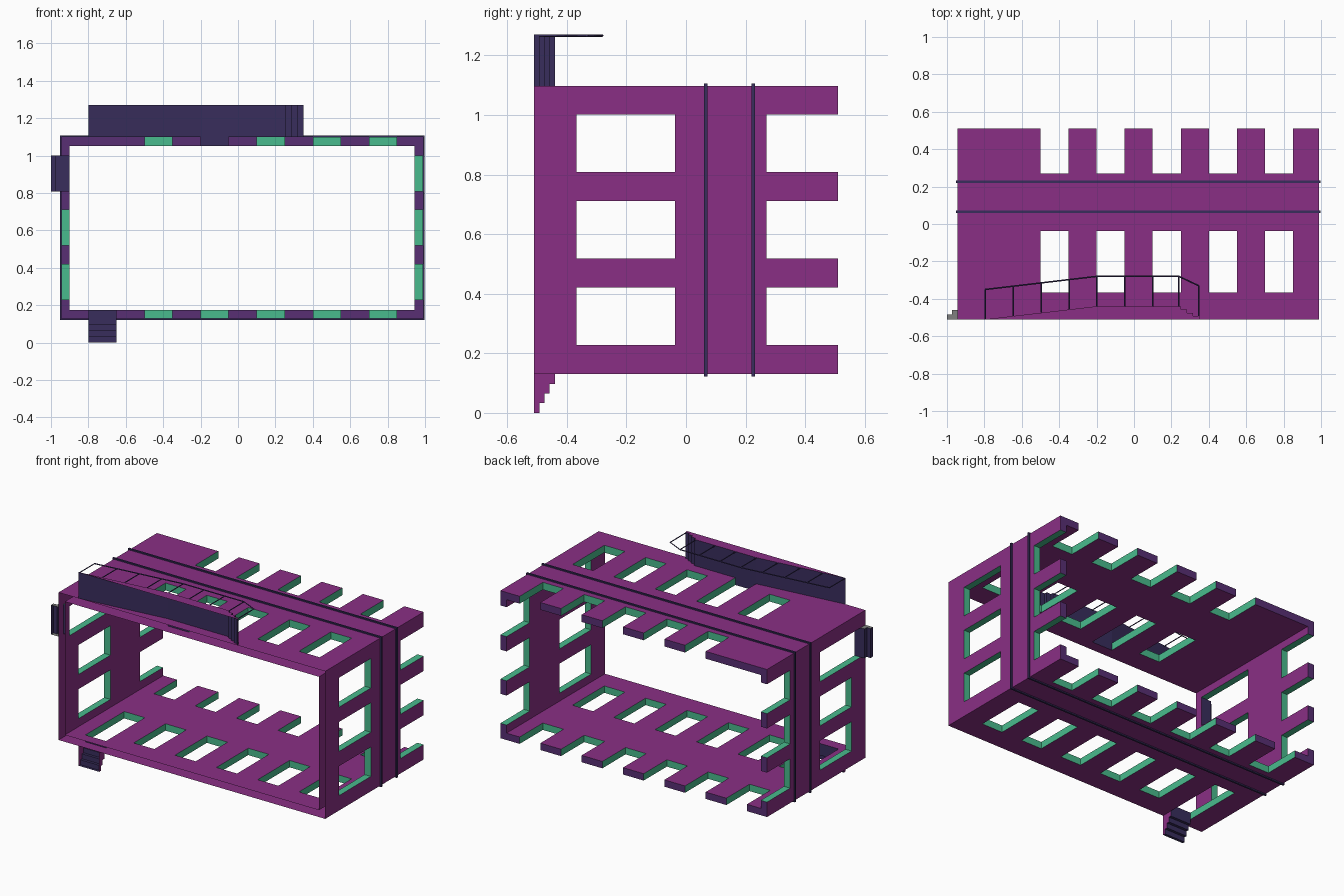
import bpy, bmesh
from mathutils import Vector

if "Cube" in bpy.data.objects:
    bpy.data.objects.remove(bpy.data.objects["Cube"])


def material(name, hexcol):
    lin = []
    for i in (0, 2, 4):
        c = int(hexcol[i:i + 2], 16) / 255
        lin.append(c / 12.92 if c <= 0.04045 else ((c + 0.055) / 1.055) ** 2.4)
    m = bpy.data.materials.new(name)
    m.diffuse_color = (*lin, 1)
    m.use_nodes = True
    m.node_tree.nodes["Principled BSDF"].inputs["Base Color"].default_value = m.diffuse_color
    return m


MATS = [material("purple wall", "8a2f85"), material("green reveal", "49bb8d"),
        material("indigo cut top", "582f74"), material("navy trim", "382d5c"),
        material("grey step side", "808080")]
PURPLE, GREEN, INDIGO, NAVY, GREY = range(5)

Y0, Y1 = -0.51, 0.51                    # base and cut top of the walls
XO, XI = (-0.945, 0.99), (-0.90, 0.945)  # outer and inner wall planes
ZO, ZI = (0.13, 1.098), (0.175, 1.05)


def face(bm, pts, normal, mat):
    f = bm.faces.new([bm.verts.new(p) for p in pts])
    f.normal_update()
    if f.normal.dot(Vector(normal)) < 0:
        f.normal_flip()
    f.material_index = mat


def finish(bm, name):
    bmesh.ops.remove_doubles(bm, verts=bm.verts, dist=1e-5)
    me = bpy.data.meshes.new(name)
    bm.to_mesh(me)
    bm.free()
    for m in MATS:
        me.materials.append(m)
    ob = bpy.data.objects.new(name, me)
    bpy.context.collection.objects.link(ob)
    return ob


def along_x(u, y, d):
    return (u, y, d)


def along_z(u, y, d):
    return (d, y, u)


def wall(name, P, outer, inner, full, inside, caps, holes):
    """Hollow wall, open underneath. holes: (u0, u1, y0, y1, sill material)."""
    bm = bmesh.new()
    out = 1 if outer > inner else -1
    us = sorted({*full, *inside, *[h[0] for h in holes], *[h[1] for h in holes]})
    ys = sorted({Y0, Y1, *[h[2] for h in holes], *[h[3] for h in holes]})

    def is_hole(u, y):
        return any(h[0] < u < h[1] and h[2] < y < h[3] for h in holes)

    for a, b in zip(us, us[1:]):
        for c, d in zip(ys, ys[1:]):
            if is_hole((a + b) / 2, (c + d) / 2):
                continue
            # outer and inner skins
            for plane, s in ((outer, out), (inner, -out)):
                if plane == inner and (a < inside[0] - 1e-6 or b > inside[1] + 1e-6):
                    continue
                face(bm, [P(a, c, plane), P(b, c, plane), P(b, d, plane), P(a, d, plane)],
                     P(0, 0, s), PURPLE)
            # cut top
            if d == Y1 and a >= caps[0] - 1e-6 and b <= caps[1] + 1e-6:
                face(bm, [P(a, d, outer), P(b, d, outer), P(b, d, inner), P(a, d, inner)],
                     (0, 1, 0), INDIGO)
    # reveals around each opening
    for u0, u1, y0, y1, sill in holes:
        for u, s in ((u0, 1), (u1, -1)):
            face(bm, [P(u, y0, outer), P(u, y1, outer), P(u, y1, inner), P(u, y0, inner)],
                 P(s, 0, 0), GREEN)
        for y, s, m in ((y0, 1, sill), (y1, -1, GREEN)):
            if y < Y1:
                face(bm, [P(u0, y, outer), P(u1, y, outer), P(u1, y, inner), P(u0, y, inner)],
                     (0, s, 0), m)
    return finish(bm, name)


def openings(starts, width, door=None, door_sill=0):
    holes = []
    for s in starts:
        low = (door_sill, NAVY) if s == door else (-0.367, GREEN)
        holes.append((s, s + width, low[0], -0.037, low[1]))
        holes.append((s, s + width, 0.27, Y1, GREEN))
    return holes


# four walls with lower windows and open upper windows
long_x = [-0.5, -0.2, 0.1, 0.4, 0.7]
side_z = [0.228, 0.518, 0.808]
wall("long_wall_a", along_x, ZO[1], ZI[1], XO, XI, XO, openings(long_x, 0.15, -0.2, -0.44))
wall("long_wall_b", along_x, ZO[0], ZI[0], XO, XI, XO,
     openings([-0.8] + long_x, 0.15, -0.8, -0.44))
wall("side_wall_left", along_z, XO[0], XI[0], ZO, ZI, ZI, openings(side_z, 0.193, 0.808, -0.46))
wall("side_wall_right", along_z, XO[1], XI[1], ZO, ZI, ZI, openings(side_z, 0.193))


# two trim bands around the outside
def band(name, y, half=0.006, p=0.008):
    bm = bmesh.new()
    x0, x1, z0, z1 = XO[0], XO[1], ZO[0], ZO[1]
    inner = [(x0, z0), (x1, z0), (x1, z1), (x0, z1)]
    outer = [(x0 - p, z0 - p), (x1 + p, z0 - p), (x1 + p, z1 + p), (x0 - p, z1 + p)]
    normals = [(0, 0, -1), (1, 0, 0), (0, 0, 1), (-1, 0, 0)]
    for i in range(4):
        j = (i + 1) % 4
        (a, b), (c, d) = outer[i], outer[j]
        face(bm, [(a, y - half, b), (c, y - half, d), (c, y + half, d), (a, y + half, b)],
             normals[i], NAVY)
        for s in (-1, 1):
            yy = y + s * half
            face(bm, [(x, yy, z) for x, z in (outer[i], outer[j], inner[j], inner[i])],
                 (0, s, 0), NAVY)
    finish(bm, name)


band("lower_trim_band", 0.066)
band("upper_trim_band", 0.226)


# steps and ramp: open-bottomed shells from a profile of (run, height)
def steps(name, P, profile, w0, w1, sides, side_mat):
    bm = bmesh.new()
    for (a, y), (b, v) in zip(profile, profile[1:]):
        face(bm, [P(a, y, w0), P(b, v, w0), P(b, v, w1), P(a, y, w1)], P(y - v, b - a, 0), NAVY)
        if b - a > 1e-6:
            for w, s in sides:
                pts = [P(a, Y0, w), P(b, Y0, w), P(b, v, w)]
                if y > Y0 + 1e-6:
                    pts.append(P(a, y, w))
                face(bm, pts, P(0, 0, s), side_mat)
    finish(bm, name)


def stair_profile(start, run, top, n):
    pts, rise = [(start, Y0)], (top - Y0) / n
    for i in range(n):
        pts += [(start + run * i / n, Y0 + rise * (i + 1)),
                (start + run * (i + 1) / n, Y0 + rise * (i + 1))]
    return pts


steps("entrance_steps", along_z, stair_profile(0, 0.13, -0.44, 4), -0.8, -0.65,
      ((-0.8, -1), (-0.65, 1)), PURPLE)
steps("side_steps", along_x, stair_profile(-1.0, 0.055, -0.46, 2), 0.808, 1.001,
      ((0.808, -1), (1.001, 1)), GREY)

ramp = [(-0.8, Y0), (-0.2, -0.44), (0.25, -0.44)]
for i in range(3):
    h = -0.44 - 0.0175 * (i + 1)
    ramp += [(0.25 + i * 0.0333, h), (0.25 + (i + 1) * 0.0333, h)]
ramp.append((0.35, Y0))
steps("access_ramp", along_x, ramp, ZO[1], 1.27, ((1.27, 1),), PURPLE)

# ramp railing
cu = bpy.data.curves.new("ramp_railing", 'CURVE')
cu.dimensions = '3D'
cu.bevel_depth = 0.004
cu.bevel_resolution = 0
cu.use_fill_caps = True
cu.materials.append(MATS[NAVY])


def rod(pts):
    sp = cu.splines.new('POLY')
    sp.points.add(len(pts) - 1)
    for p, (x, y) in zip(sp.points, pts):
        p.co = (x, y, 1.266, 1)


rod([(-0.796, -0.35), (-0.2, -0.28), (0.24, -0.28), (0.346, -0.33)])
for x in (-0.796, -0.645, -0.495, -0.345, -0.2, -0.05, 0.1, 0.24):
    deck = -0.44 + min(0, (x + 0.2) * 0.07 / 0.6)
    rod([(x, deck), (x, deck + 0.16)])
rod([(0.346, -0.5), (0.346, -0.33)])
bpy.context.collection.objects.link(bpy.data.objects.new("ramp_railing", cu))
